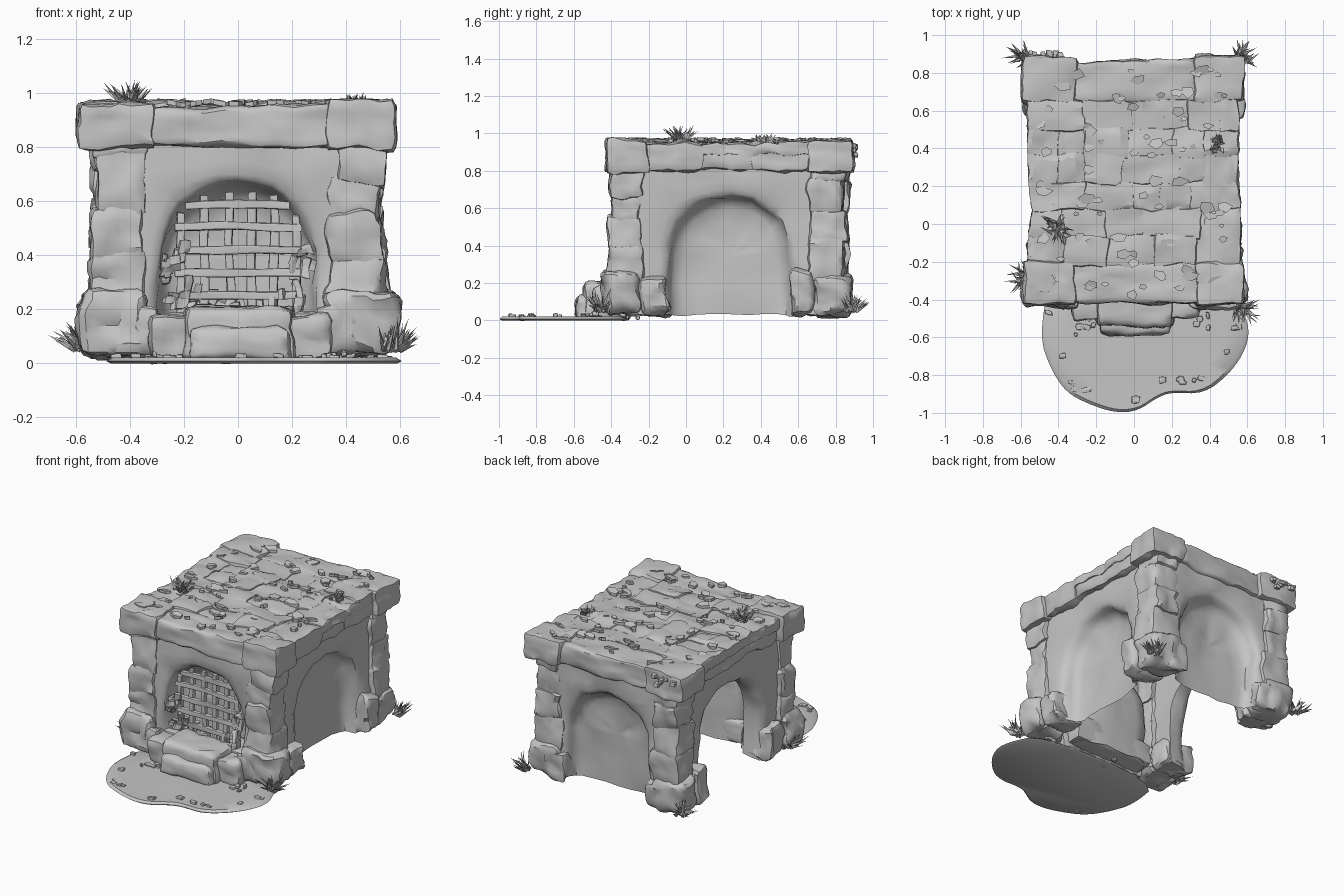
import bpy, bmesh, math, random
from mathutils import Vector, noise

rng = random.Random(7)
if "Cube" in bpy.data.objects:
    bpy.data.objects.remove(bpy.data.objects["Cube"])

stone_grey = bpy.data.materials.new("stone_grey")
stone_grey.use_nodes = True
stone_grey.diffuse_color = (0.56, 0.56, 0.56, 1)
stone_grey.node_tree.nodes["Principled BSDF"].inputs["Base Color"].default_value = (0.56, 0.56, 0.56, 1)


def finish(name, bm, angle=32):
    bmesh.ops.recalc_face_normals(bm, faces=bm.faces)
    mesh = bpy.data.meshes.new(name)
    bm.to_mesh(mesh)
    bm.free()
    mesh.materials.append(stone_grey)
    ob = bpy.data.objects.new(name, mesh)
    bpy.context.collection.objects.link(ob)
    bpy.ops.object.select_all(action='DESELECT')
    ob.select_set(True)
    bpy.context.view_layer.objects.active = ob
    bpy.ops.object.shade_smooth_by_angle(angle=math.radians(angle))
    return ob


def roughen(verts, amp, scale=6):
    for v in verts:
        p = v.co.copy()
        v.co += noise.noise_vector(p * scale) * amp + noise.noise_vector(p * scale * 3) * amp * 0.6


def add_stone(bm, lo, hi, amp=0.016, cuts=5, r=0.022):
    """A worn block: a box with rounded edges and an uneven surface."""
    lo, hi = Vector(lo), Vector(hi)
    mid, size = (lo + hi) / 2, hi - lo
    r = min(r, min(size) * 0.4)
    part = bmesh.new()
    bmesh.ops.create_cube(part, size=1)
    bmesh.ops.subdivide_edges(part, edges=part.edges[:], cuts=cuts, use_grid_fill=True)
    for v in part.verts:
        p = mid + Vector(a * b for a, b in zip(v.co, size))
        core = Vector(min(max(p[i], lo[i] + r), hi[i] - r) for i in range(3))
        v.co = core + (p - core).normalized() * r
    roughen(part.verts, amp)
    mesh = bpy.data.meshes.new("tmp")
    part.to_mesh(mesh)
    part.free()
    bm.from_mesh(mesh)
    bpy.data.meshes.remove(mesh)


def arch_wall(name, centre, half, radius, spring, niche, place):
    """Wall with an arch, lofted around it; niche is the depth of its hollow, or 0 for a way through.
    place(u, depth, z) gives the point."""
    base, top = 0.03, 0.82
    path = [(-1, base + (spring - base) * i / 4) for i in range(4)]
    path += [(math.pi * (1 - i / 16), None) for i in range(17)]
    path += [(1, base + (spring - base) * i / 4) for i in (3, 2, 1, 0)]
    # Cross-section from the face to the rim: fraction outward, depth
    section = [(1, 0), (0.75, 0), (0.5, 0), (0.25, 0.004), (0.12, 0.014), (0.04, 0.03)]
    if niche:
        # Hollow back wall: negative fractions run in towards the middle
        section += [(-0.01, 0.5 * niche), (-0.06, 0.75 * niche), (-0.18, 0.9 * niche),
                    (-0.4, 0.97 * niche), (-0.7, niche), (-1, niche)]
    else:
        section += [(0, 0.07), (0, 0.14), (0.5, 0.14), (1, 0.14)]
    bm = bmesh.new()
    rings = []
    for a, z in path:
        if z is not None:
            inner, outer, core = Vector((a * radius, z)), Vector((a * half, z)), Vector((0, z))
        else:
            d, core = Vector((math.cos(a), math.sin(a))), Vector((0, spring))
            inner = d * radius + core
            reach = min(half / max(abs(d.x), 1e-4), (top - spring) / max(d.y, 1e-4))
            outer = d * reach + core
        ring = []
        for f, depth in section:
            q = inner.lerp(outer, f) if f >= 0 else inner.lerp(core, -f)
            ring.append(bm.verts.new(place(centre + q.x, depth, q.y)))
        rings.append(ring)
    n = len(section)
    for a, b in zip(rings, rings[1:]):
        for i in range(n - 1 if niche else n):
            bm.faces.new((a[i], a[(i + 1) % n], b[(i + 1) % n], b[i]))
    if not niche:
        bm.faces.new(rings[0])
        bm.faces.new(rings[-1])
    bmesh.ops.remove_doubles(bm, verts=bm.verts, dist=0.0005)
    roughen(bm.verts, 0.02)
    finish(name, bm, 45)


# Walls: hollow niches on three sides, an open arch on the right
arch_wall("front_wall", 0, 0.46, 0.285, 0.375, 0.2, lambda u, d, z: (u, d - 0.375, z))
arch_wall("back_wall", 0, 0.46, 0.3, 0.36, 0.12, lambda u, d, z: (u, 0.84 - d, z))
arch_wall("left_wall", 0.235, 0.55, 0.315, 0.345, 0.12, lambda u, d, z: (0.51 - d, u, z))
arch_wall("right_wall", 0.235, 0.55, 0.315, 0.345, 0, lambda u, d, z: (d - 0.51, u, z))

# Corner piers: stacked stones on a wide foot
for sx, side in ((1, "left"), (-1, "right")):
    for y0, y1, end in ((-0.40, -0.23, "front"), (0.67, 0.86, "back")):
        bm = bmesh.new()
        z = 0.22
        while z < 0.78:
            h = min(rng.uniform(0.13, 0.21), 0.84 - z)
            j = [rng.uniform(-0.02, 0.02) for _ in range(4)]
            xs = sorted((sx * (0.35 + j[0]), sx * (0.53 + j[1])))
            add_stone(bm, (xs[0], y0 + j[2], z - 0.01), (xs[1], y1 + j[3], z + h + 0.02), 0.026)
            z += h
        finish(end + "_" + side + "_pier", bm)

        bm = bmesh.new()
        f0, f1 = (-0.44, -0.09) if end == "front" else (0.56, 0.88)
        split = f0 + 0.19 if end == "front" else f1 - 0.19
        for a, b, reach, top in ((f0, split, 0.58, 0.27), (split, f1, 0.57, 0.24)):
            xs = sorted((sx * 0.34, sx * reach))
            add_stone(bm, (xs[0], a, 0.03), (xs[1], b, top), 0.028, 6, 0.035)
        xs = sorted((sx * 0.3, sx * 0.45))
        ys = (f0, f0 + 0.1) if end == "front" else (f1 - 0.1, f1)
        add_stone(bm, (xs[0], ys[0], 0.03), (xs[1], ys[1], 0.2), 0.025)
        finish(end + "_" + side + "_foot", bm)

# Cornice: corner blocks and the beams between them
bm = bmesh.new()
for x0, x1 in ((-0.59, -0.31), (0.325, 0.585)):
    for y0, y1 in ((-0.43, -0.2), (0.645, 0.89)):
        add_stone(bm, (x0, y0, 0.79), (x1, y1, 0.97), 0.02, 6)
finish("cornice_corner_blocks", bm)
bm = bmesh.new()
for y0, y1 in ((-0.42, -0.2), (0.65, 0.865)):
    add_stone(bm, (-0.33, y0, 0.8), (0.34, y1, 0.955), 0.022, 9)
for s in (-1, 1):
    for i in range(3):
        xs = sorted((s * 0.36, s * (0.56 + rng.uniform(-0.015, 0.01))))
        add_stone(bm, (xs[0], -0.22 + i * 0.285, 0.8), (xs[1], 0.095 + i * 0.285, 0.95), 0.022, 6)
finish("cornice_beams", bm)

# Roof deck of paving stones over a slab
bm = bmesh.new()
add_stone(bm, (-0.5, -0.33, 0.77), (0.5, 0.8, 0.935), 0.008, 8)
finish("roof_slab", bm)
bm = bmesh.new()
for row in range(6):
    y, x = -0.21 + row * 0.144, -0.55
    while x < 0.5:
        w = min(rng.uniform(0.13, 0.3), 0.55 - x)
        add_stone(bm, (x - 0.01, y - rng.uniform(0, 0.02), 0.88),
                  (x + w + 0.01, y + 0.15, 0.945 + rng.uniform(0, 0.022)), 0.022, 4, 0.012)
        x += w
finish("roof_paving", bm, 20)

# Loose slate chips on the roof
bm = bmesh.new()
for i in range(80):
    x, y = rng.uniform(-0.5, 0.5), rng.uniform(-0.38, 0.82)
    a, s = rng.uniform(0, 6.28), rng.uniform(0.02, 0.05)
    tilt = Vector((rng.uniform(-0.3, 0.3), rng.uniform(-0.3, 0.3)))
    low, high = [], []
    for k in range(5):
        t = a + k * 1.257
        q = Vector((math.cos(t), math.sin(t) * 0.7)) * s * rng.uniform(0.6, 1.2)
        z = 0.962 + q.dot(tilt)
        low.append(bm.verts.new((x + q.x, y + q.y, z - 0.01)))
        high.append(bm.verts.new((x + q.x, y + q.y, z + 0.008)))
    bm.faces.new(low)
    bm.faces.new(high)
    for k in range(5):
        m = (k + 1) % 5
        bm.faces.new((low[k], low[m], high[m], high[k]))
finish("roof_chips", bm, 10)

# Grate in the front arch
bm = bmesh.new()
for x in (-0.21, -0.125, -0.03, 0.05, 0.13, 0.215):
    top = min(0.63, 0.365 + math.sqrt(0.285 ** 2 - x * x))
    add_stone(bm, (x - 0.016, -0.325, 0.1), (x + 0.016, -0.295, top), 0.01, 5, 0.005)
for z in (0.25, 0.335, 0.42, 0.505, 0.585):
    w = min(0.235, math.sqrt(0.285 ** 2 - max(z - 0.375, 0) ** 2))
    add_stone(bm, (-w, -0.335, z - 0.015), (w, -0.305, z + 0.015), 0.01, 5, 0.005)
finish("gate_grate", bm, 20)

# Broken stones caught around the grate
bm = bmesh.new()
for i in range(44):
    s = rng.choice((-1, 1))
    p = Vector((s * rng.uniform(0.19, 0.28), rng.uniform(-0.35, -0.29), rng.uniform(0.2, 0.48)))
    if i > 26:
        p.x, p.z = rng.uniform(-0.24, 0.24), rng.uniform(0.19, 0.26)
    d = Vector((rng.uniform(0.01, 0.025), 0.015, rng.uniform(0.015, 0.04)))
    add_stone(bm, p - d, p + d, 0.03, 1, 0.006)
finish("grate_rubble", bm, 10)

# Stepped sill under the gate, and the floor of the niche behind it
bm = bmesh.new()
add_stone(bm, (-0.33, -0.5, 0.01), (-0.18, -0.3, 0.175), 0.024)
add_stone(bm, (0.19, -0.5, 0.01), (0.34, -0.3, 0.175), 0.024)
add_stone(bm, (-0.2, -0.545, 0.01), (0.21, -0.3, 0.212), 0.02, 7, 0.035)
add_stone(bm, (-0.18, -0.585, 0.01), (0.19, -0.45, 0.14), 0.02, 7, 0.035)
add_stone(bm, (-0.3, -0.37, 0.03), (0.3, -0.18, 0.19), 0.016, 7)
finish("gate_sill", bm, 45)

# Flat pool in front of the sill, its outline rounded by cutting corners
outline = [(-0.45, -0.3), (-0.5, -0.6), (-0.44, -0.77), (-0.36, -0.89), (-0.25, -0.95), (-0.1, -1.0),
           (0.02, -0.99), (0.12, -0.92), (0.2, -0.89), (0.37, -0.9), (0.51, -0.79), (0.6, -0.65),
           (0.61, -0.52), (0.5, -0.3)]
for _ in range(2):
    pairs = [(Vector(p), Vector(q)) for p, q in zip(outline, outline[1:] + outline[:1])]
    outline = [p.lerp(q, t) for p, q in pairs for t in (0.25, 0.75)]
bm = bmesh.new()
loops = [[bm.verts.new((x * f + 0.05 * (1 - f), y * f - 0.65 * (1 - f), z)) for x, y in outline]
         for f, z in ((0.97, 0), (1, 0.008), (0.96, 0.022), (0.75, 0.02), (0.4, 0.022))]
bm.faces.new(loops[0])
bm.faces.new(loops[-1])
for a, b in zip(loops, loops[1:]):
    for i in range(len(a)):
        j = (i + 1) % len(a)
        bm.faces.new((a[i], a[j], b[j], b[i]))
finish("pool", bm, 40)

# Pebbles along the pool edge and the sill, and crumbs on the cornice corner
bm = bmesh.new()
spots = [(rng.choice(outline), 0.022) for _ in range(22)]
spots += [((rng.uniform(-0.42, 0.45), rng.uniform(-0.62, -0.52)), 0.026) for _ in range(14)]
spots += [((rng.uniform(-0.64, -0.42), 0.95), rng.uniform(0.86, 0.95)) for _ in range(12)]
for (x, y), z in spots:
    p = Vector((x * 0.9 + rng.uniform(-0.03, 0.03), y * 0.94 + rng.uniform(-0.02, 0.02), z))
    d = Vector((rng.uniform(0.01, 0.025), rng.uniform(0.01, 0.02), rng.uniform(0.008, 0.016)))
    add_stone(bm, p - d, p + d, 0.014, 1, 0.008)
finish("pebbles", bm, 15)

# Spiky grass tufts: position, lean and blade length
tufts = [((-0.57, -0.28, 0.06), (-0.6, 0, 0.5), 0.13), ((0.57, -0.45, 0.05), (0.6, -0.3, 0.6), 0.13),
         ((-0.58, 0.88, 0.05), (-0.4, 0.4, 0.5), 0.12), ((0.57, 0.88, 0.05), (0.3, 0.5, 0.5), 0.11),
         ((-0.4, -0.02, 0.96), (0, 0, 0.3), 0.12), ((0.44, 0.42, 0.95), (0, 0, 0.6), 0.06)]
bm = bmesh.new()
for root, lean, length in tufts:
    for i in range(34):
        d = Vector([rng.uniform(-1, 1), rng.uniform(-1, 1), rng.uniform(-0.1, 0.8)]) + Vector(lean)
        d.normalize()
        base = Vector(root) + Vector([rng.uniform(-0.03, 0.03), rng.uniform(-0.03, 0.03), 0])
        tip = base + d * length * rng.uniform(0.5, 1)
        tip.y, tip.z = min(tip.y, 1.0), max(tip.z, 0.02)
        side = d.orthogonal().normalized() * 0.009
        up = d.cross(side)
        foot = [bm.verts.new(base + o) for o in (side, up - side, -up - side)]
        end = bm.verts.new(tip)
        for k in range(3):
            bm.faces.new((foot[k], foot[(k + 1) % 3], end))
finish("grass_tufts", bm, 10)
